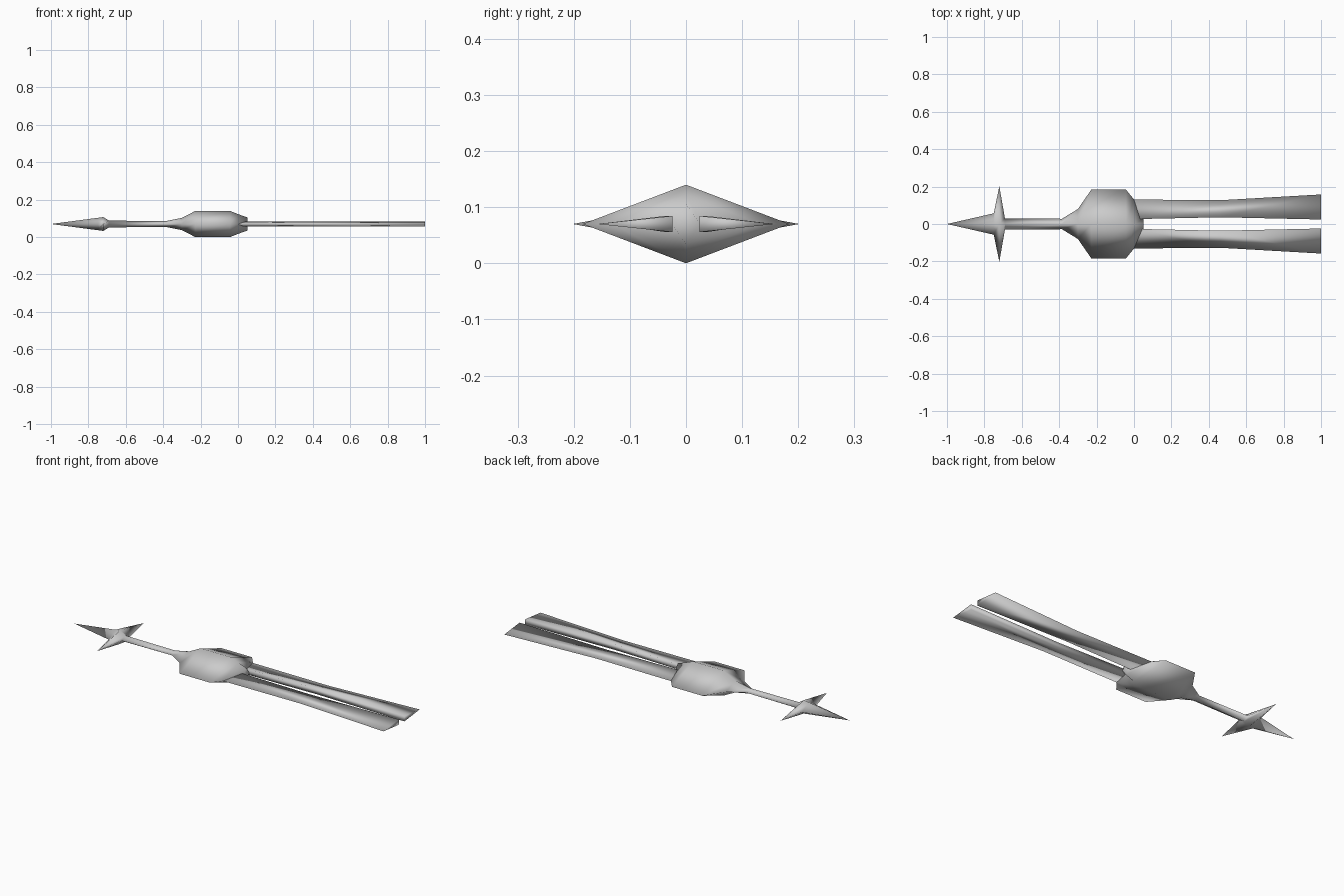
import bpy, bmesh

if "Cube" in bpy.data.objects:
    bpy.data.objects.remove(bpy.data.objects["Cube"])

MID = 0.07  # height of the centre line

metal = bpy.data.materials.new("grey_metal")
metal.diffuse_color = (0.6, 0.6, 0.6, 1)
metal.use_nodes = True
metal.node_tree.nodes["Principled BSDF"].inputs["Base Color"].default_value = metal.diffuse_color


def loft(name, rings):
    """Skin a list of rings (equal point counts) into a closed smooth solid."""
    bm = bmesh.new()
    loops = [[bm.verts.new(p) for p in ring] for ring in rings]
    n = len(loops[0])
    for a, b in zip(loops, loops[1:]):
        for i in range(n):
            j = (i + 1) % n
            bm.faces.new((a[i], a[j], b[j], b[i]))
    bm.faces.new(loops[0])
    bm.faces.new(loops[-1])
    bmesh.ops.remove_doubles(bm, verts=bm.verts, dist=0.0002)
    bmesh.ops.recalc_face_normals(bm, faces=bm.faces)
    for f in bm.faces:
        f.smooth = True
    me = bpy.data.meshes.new(name)
    bm.to_mesh(me)
    bm.free()
    me.materials.append(metal)
    ob = bpy.data.objects.new(name, me)
    bpy.context.collection.objects.link(ob)
    return ob


def diamond(x, w, h):
    return [(x, -w, MID), (x, 0, MID + h), (x, w, MID), (x, 0, MID - h)]


# Pointed head, cross barbs, shaft and faceted body as one lofted diamond section
loft("head_shaft_and_body", [diamond(*s) for s in (
    (-1.0, 0.00005, 0.00005),
    (-0.75, 0.057, 0.033),
    (-0.72, 0.202, 0.037),
    (-0.69, 0.03, 0.018),
    (-0.385, 0.028, 0.016),
    (-0.30, 0.08, 0.033),
    (-0.228, 0.184, 0.07),
    (-0.043, 0.184, 0.07),
    (0.0, 0.131, 0.053),
    (0.05, 0.026, 0.035))])


# Twin tail blades: thick inner edge tapering to a sharp outer edge
def wedge(x, inner, outer):
    return [(x, inner, MID + 0.0145), (x, outer, MID), (x, inner, MID - 0.0145)]


blades = loft("tail_blades", [wedge(*s) for s in (
    (0.0, 0.026, 0.131), (0.46, 0.036, 0.127), (1.0, 0.024, 0.158))])
mirror = blades.modifiers.new("mirror", "MIRROR")
mirror.use_axis = (False, True, False)
mirror.use_mirror_merge = False
